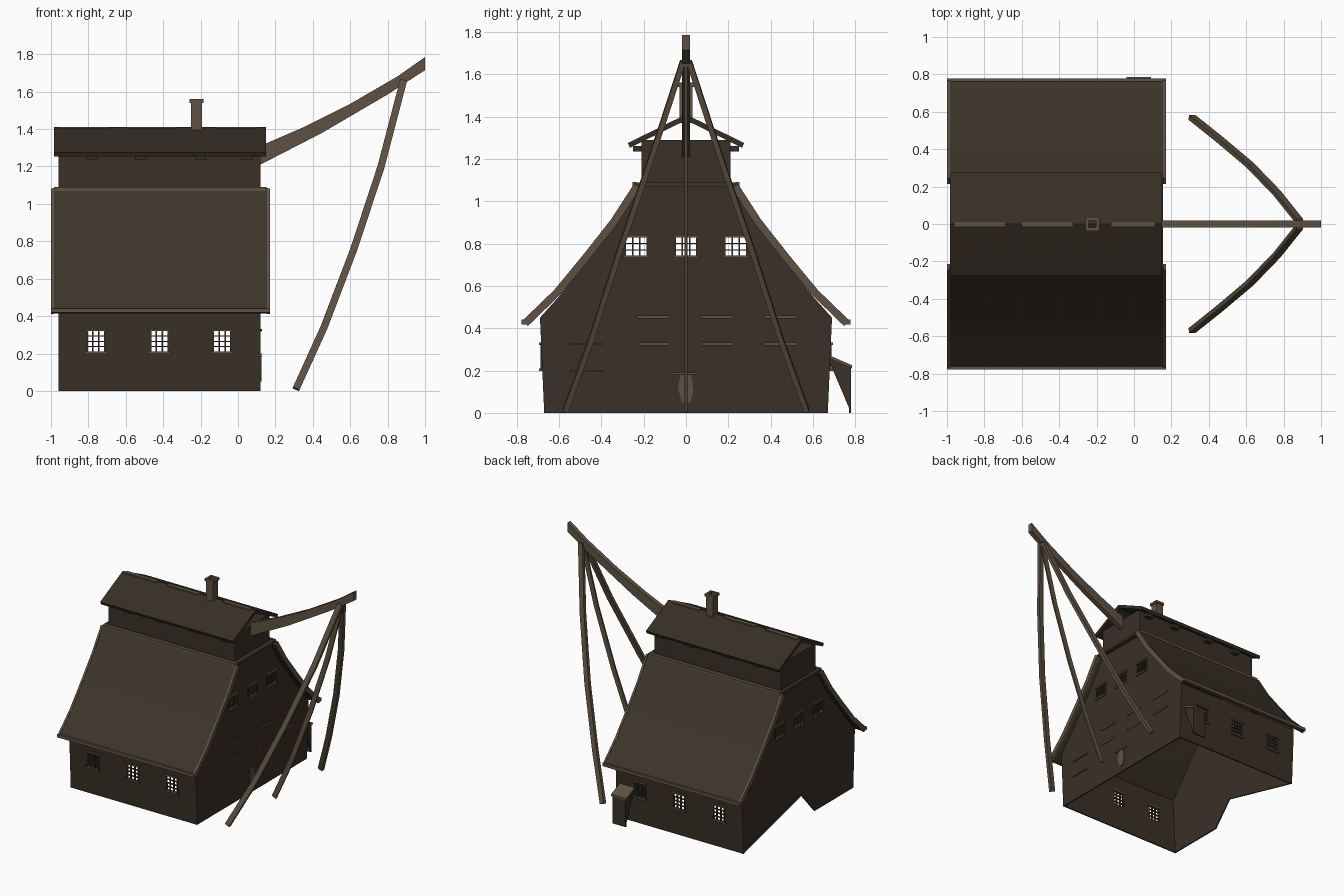
import bpy, bmesh, math
from mathutils import Vector, Matrix

if "Cube" in bpy.data.objects:
    bpy.data.objects.remove(bpy.data.objects["Cube"])


def material(name, rgb):
    m = bpy.data.materials.new(name)
    m.diffuse_color = (*rgb, 1)
    m.use_nodes = True
    m.node_tree.nodes["Principled BSDF"].inputs["Base Color"].default_value = m.diffuse_color
    return m


WALL = material("dark timber wall", (0.042, 0.030, 0.020))
ROOF = material("brown thatch", (0.046, 0.035, 0.023))
CAP = material("dark thatch", (0.036, 0.028, 0.018))
WOOD = material("weathered wood", (0.115, 0.083, 0.054))

# Plane axes: local x, y, extrusion -> world columns
AXES = {"x": ((0, 1, 0), (0, 0, 1), (1, 0, 0)),
        "y": ((1, 0, 0), (0, 0, 1), (0, -1, 0)),
        "z": ((1, 0, 0), (0, 1, 0), (0, 0, 1))}


def finish(name, bm, mat, smooth=False):
    bmesh.ops.remove_doubles(bm, verts=bm.verts, dist=1e-5)
    bmesh.ops.recalc_face_normals(bm, faces=bm.faces)
    me = bpy.data.meshes.new(name)
    bm.to_mesh(me)
    bm.free()
    me.materials.clear()
    me.materials.append(mat)
    ob = bpy.data.objects.new(name, me)
    bpy.context.collection.objects.link(ob)
    for p in me.polygons:
        p.use_smooth = False
        p.material_index = 0
    if smooth:
        bpy.ops.object.select_all(action='DESELECT')
        ob.select_set(True)
        bpy.context.view_layer.objects.active = ob
        bpy.ops.object.shade_smooth_by_angle(angle=math.radians(30))
    return ob


def panel(name, loops, axis, a, b, mat, smooth=False):
    """Filled outline (first loop) with holes (other loops), from a to b on axis."""
    cu = bpy.data.curves.new(name, 'CURVE')
    cu.dimensions, cu.fill_mode, cu.extrude = '2D', 'BOTH', abs(b - a) / 2
    for loop in loops:
        sp = cu.splines.new('POLY')
        sp.points.add(len(loop) - 1)
        for p, (u, v) in zip(sp.points, loop):
            p.co = (u, v, 0, 1)
        sp.use_cyclic_u = True
    tmp = bpy.data.objects.new("outline", cu)
    bpy.context.collection.objects.link(tmp)
    dg = bpy.context.evaluated_depsgraph_get()
    me = bpy.data.meshes.new_from_object(tmp.evaluated_get(dg))
    bpy.data.objects.remove(tmp)
    bm = bmesh.new()
    bm.from_mesh(me)
    mid = Vector([(a + b) / 2 if c == axis else 0 for c in "xyz"])
    rot = Matrix(AXES[axis]).transposed().to_4x4()
    bmesh.ops.transform(bm, matrix=Matrix.Translation(mid) @ rot, verts=bm.verts)
    return finish(name, bm, mat, smooth)


def boxes(name, spans, mat):
    """Several boxes in one object, each (x0, x1, y0, y1, z0, z1)."""
    bm = bmesh.new()
    for x0, x1, y0, y1, z0, z1 in spans:
        m = Matrix.Translation(((x0 + x1) / 2, (y0 + y1) / 2, (z0 + z1) / 2))
        m = m @ Matrix.Diagonal((abs(x1 - x0), abs(y1 - y0), abs(z1 - z0), 1))
        bmesh.ops.create_cube(bm, size=1, matrix=m)
    return finish(name, bm, mat)


def bar(name, pts, w, h, mat, side=(0, 1, 0)):
    """Rectangular bar swept along a path; w runs along side."""
    pts = [Vector(p) for p in pts]
    bm, rings = bmesh.new(), []
    for i, p in enumerate(pts):
        t = (pts[min(i + 1, len(pts) - 1)] - pts[max(i - 1, 0)]).normalized()
        s = Vector(side)
        s = (s - t * s.dot(t)).normalized()
        u = t.cross(s)
        rings.append([bm.verts.new(p + s * w / 2 * i_ + u * h / 2 * j_)
                      for i_, j_ in ((-1, -1), (1, -1), (1, 1), (-1, 1))])
    for r, q in zip(rings, rings[1:]):
        for k in range(4):
            bm.faces.new((r[k], r[(k + 1) % 4], q[(k + 1) % 4], q[k]))
    bm.faces.new(rings[0])
    bm.faces.new(rings[-1])
    return finish(name, bm, mat, True)


def rect(u0, u1, v0, v1):
    return [(u0, v0), (u1, v0), (u1, v1), (u0, v1)]


X0, X1 = -0.96, 0.12
SLOPE = [(0.77, 0.435), (0.62, 0.58), (0.48, 0.75), (0.35, 0.915), (0.24, 1.085)]
UNDER = [(0.69, 0.45), (0.60, 0.55), (0.46, 0.725), (0.33, 0.89), (0.225, 1.07)]

# Gable walls with window openings; the far one has a gap at its foot
gable_top = UNDER + [(-y, z) for y, z in reversed(UNDER)]
gable_holes = [rect(y - 0.05, y + 0.05, 0.74, 0.83) for y in (-0.235, 0, 0.235)]
panel("right_gable_wall", [[(0.67, 0)] + gable_top + [(-0.67, 0)]] + gable_holes,
      "x", X1 - 0.01, X1, WALL)
panel("left_gable_wall", [[(0.67, 0)] + gable_top + [(-0.67, 0), (-0.2, 0), (-0.04, 0.18)]]
      + gable_holes, "x", X0, X0 + 0.01, WALL)

# Long walls, leaning slightly outward
wall_x = (-0.76, -0.42, -0.085)
long_holes = [rect(x - 0.045, x + 0.045, 0.21, 0.32) for x in wall_x]
for name, s in (("front_wall", -1), ("back_wall", 1)):
    ob = panel(name, [rect(X0, X1, 0, 0.45)] + long_holes, "y", s * 0.66, s * 0.67, WALL)
    for v in ob.data.vertices:
        v.co.y += s * 0.02 * v.co.z / 0.45

# Window bars, sills and lintels
bars, trims = [], []
for s in (-1, 1):
    y = s * 0.682
    a, b = y - 0.006, y + 0.006
    for x in wall_x:
        for d in (-0.047, -0.016, 0.016, 0.047):
            bars.append((x + d - 0.004, x + d + 0.004, a, b, 0.205, 0.325))
        for z in (0.237, 0.265, 0.293):
            bars.append((x - 0.045, x + 0.045, a, b, z - 0.003, z + 0.003))
        for z in (0.204, 0.326):
            trims.append((x - 0.06, x + 0.06, a - 0.006, b + 0.006, z - 0.006, z + 0.006))
for x in (X0, X1):
    a, b = x - 0.006, x + 0.006
    for y in (-0.235, 0, 0.235):
        for d in (-0.052, -0.017, 0.017, 0.052):
            bars.append((a, b, y + d - 0.004, y + d + 0.004, 0.735, 0.835))
        for z in (0.77, 0.80):
            bars.append((a, b, y - 0.05, y + 0.05, z - 0.003, z + 0.003))
        for z in (0.737, 0.835):
            trims.append((a - 0.006, b + 0.006, y - 0.06, y + 0.06, z - 0.006, z + 0.006))
boxes("window_bars", bars, WALL)
boxes("window_sills", trims, WOOD)

# Planks and worn door patch on the right gable
planks = [(y0, y0 + 0.155, z, 0.007) for y0 in (-0.23, 0.07, 0.37) for z in (0.325, 0.452)]
planks += [(-0.55, -0.39, 0.325, 0.003), (-0.55, -0.39, 0.198, 0.003), (-0.065, 0.06, 0.186, 0.004)]
boxes("gable_planks", [(X1, X1 + 0.008, a, b, z - h, z + h) for a, b, z, h in planks], WOOD)
panel("door_patch", [[(-0.02, 0.05), (0.02, 0.05), (0.035, 0.10), (0.025, 0.18),
                      (-0.025, 0.18), (-0.038, 0.12)]], "x", X1, X1 + 0.006, WOOD)

# Main roof: two curved slopes with wooden edges
for name, s in (("front", -1), ("back", 1)):
    inner = [(y - 0.022, z - 0.02) for y, z in SLOPE]
    panel(name + "_roof_slope", [[(s * y, z) for y, z in SLOPE + inner[::-1]]],
          "x", -0.99, 0.16, ROOF, True)
    for x, end in ((-0.992, "left"), (0.162, "right")):
        bar(f"{name}_{end}_verge", [(x, s * (y - 0.01), z - 0.012) for y, z in SLOPE],
            0.016, 0.036, WOOD, (1, 0, 0))
    boxes(name + "_roof_edges", [(-1.0, 0.17, s * 0.755, s * 0.778, 0.418, 0.442),
                                 (-0.98, 0.15, s * 0.235, s * 0.252, 1.07, 1.09)], WOOD)
boxes("roof_deck", [(-0.985, 0.155, -0.24, 0.24, 1.068, 1.088)], ROOF)

# Upper storey and its open-ended ridge roof
boxes("upper_storey", [(X0, X1, -0.21, 0.21, 1.08, 1.29)], WALL)
panel("upper_roof", [[(0.275, 1.275), (0, 1.41), (-0.275, 1.275),
                      (-0.265, 1.253), (0, 1.383), (0.265, 1.253)]], "x", -0.985, 0.15, CAP)
boxes("ridge_patches", [(a, b, -0.016, 0.016, 1.395, 1.411)
                        for a, b in ((-0.96, -0.69), (-0.6, -0.33), (-0.12, 0.11))], WOOD)
boxes("roof_brackets", [(x - 0.03, x + 0.03, s * 0.205, s * 0.25, 1.235, 1.26)
                        for x in (-0.78, -0.52, -0.2, 0.05) for s in (-1, 1)], WALL)

# Hollow chimney
for part, r, z0, z1 in (("chimney", 0.03, 1.37, 1.56), ("chimney_rim", 0.037, 1.54, 1.56)):
    panel(part, [rect(-0.222 - r, -0.222 + r, -r, r), rect(-0.242, -0.202, -0.02, 0.02)],
          "z", z0, z1, WOOD)

# Curved tail beam and its three poles
panel("tail_beam", [[(0.12, 1.21), (0.45, 1.38), (0.8, 1.585), (1, 1.715), (1, 1.785),
                     (0.85, 1.68), (0.6, 1.535), (0.35, 1.41), (0.12, 1.31)]],
      "y", -0.018, 0.018, WOOD, True)
path = [(0.31, 0.57, 0.01), (0.46, 0.45, 0.34), (0.62, 0.315, 0.76),
        (0.765, 0.165, 1.2), (0.885, 0.015, 1.66)]
for name, s, w in (("front_pole", -1, 0.026), ("middle_pole", 0, 0.012), ("back_pole", 1, 0.026)):
    bar(name, [(x, s * y, z) for x, y, z in path], w, 0.038, WOOD)

# Small lean-to porch on the back wall
for x in (-0.03, 0.072):
    panel("porch_side", [[(0.67, 0.26), (0.78, 0.215), (0.78, 0.0)]], "x", x, x + 0.008, WALL)
boxes("porch_front", [(-0.03, 0.08, 0.77, 0.78, 0, 0.215)], WALL)
panel("porch_roof", [[(0.67, 0.26), (0.67, 0.275), (0.785, 0.225), (0.785, 0.21)]],
      "x", -0.04, 0.09, WOOD)
